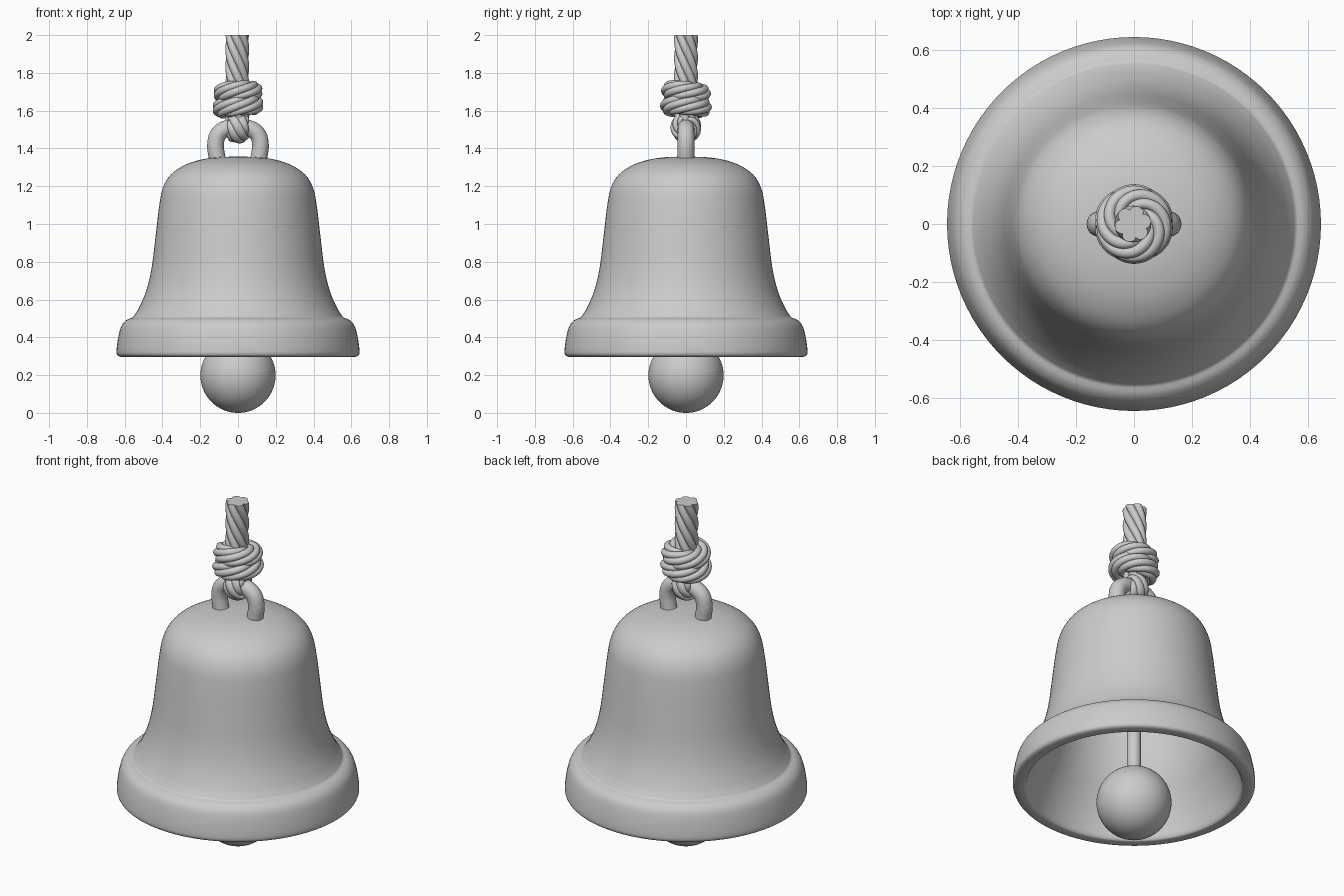
import bpy, bmesh
from math import sin, cos, pi, tau
from mathutils import Vector

if "Cube" in bpy.data.objects:
    bpy.data.objects.remove(bpy.data.objects["Cube"])


def make_object(name, verts, faces, angle=50):
    me = bpy.data.meshes.new(name)
    me.from_pydata([tuple(v) for v in verts], [], faces)
    bm = bmesh.new()
    bm.from_mesh(me)
    bmesh.ops.remove_doubles(bm, verts=bm.verts, dist=1e-5)
    bmesh.ops.recalc_face_normals(bm, faces=bm.faces)
    bm.to_mesh(me)
    bm.free()
    ob = bpy.data.objects.new(name, me)
    bpy.context.collection.objects.link(ob)
    bpy.ops.object.select_all(action='DESELECT')
    ob.select_set(True)
    bpy.context.view_layer.objects.active = ob
    bpy.ops.object.shade_smooth_by_angle(angle=angle * pi / 180)
    return ob


def smooth(pts, steps=5):
    # Catmull-Rom curve through the points
    p = [Vector(q) for q in pts]
    p = [2 * p[0] - p[1]] + p + [2 * p[-1] - p[-2]]
    out = []
    for a, b, c, d in zip(p, p[1:], p[2:], p[3:]):
        for i in range(steps):
            t = i / steps
            out.append(0.5 * (2 * b + (c - a) * t + (2 * a - 5 * b + 4 * c - d) * t * t
                              + (3 * b - a - 3 * c + d) * t ** 3))
    return out + [p[-2]]


def lathe(name, profile, n=96):
    verts = [(max(r, 0) * cos(tau * k / n), max(r, 0) * sin(tau * k / n), z)
             for r, z in profile for k in range(n)]
    faces = [(i * n + k, i * n + (k + 1) % n, (i + 1) * n + (k + 1) % n, (i + 1) * n + k)
             for i in range(len(profile) - 1) for k in range(n)]
    return make_object(name, verts, faces, 40)


def sweep(name, path, radius, ref, lobes=0, turns=0.0, wide=1.0, closed=False):
    # Round or twisted-strand cross-section carried along a path
    n = lobes * 10 if lobes else 24
    m = len(path)
    verts = []
    for i, p in enumerate(path):
        if closed:
            t = path[(i + 1) % m] - path[i - 1]
        else:
            t = path[min(i + 1, m - 1)] - path[max(i - 1, 0)]
        side = t.cross(ref).normalized()
        up = side.cross(t).normalized()
        spin = tau * turns * i / (m if closed else m - 1)
        for k in range(n):
            a = tau * k / n
            r = radius
            if lobes:
                r *= 0.76 + 0.24 * abs(sin(lobes * a / 2)) ** 0.7
            verts.append(p + side * r * cos(a + spin) + up * r * wide * sin(a + spin))
    faces = [(i * n + k, i * n + (k + 1) % n, (i + 1) % m * n + (k + 1) % n, (i + 1) % m * n + k)
             for i in range(m if closed else m - 1) for k in range(n)]
    if not closed:
        faces += [tuple(range(n)), tuple(range((m - 1) * n, m * n))]
    return make_object(name, verts, faces)


# Bell shell: underside and rim, flared body, hollow inside
rim = smooth([(0.573, 0.305), (0.585, 0.297), (0.622, 0.297), (0.641, 0.31), (0.642, 0.345),
              (0.632, 0.41), (0.616, 0.463), (0.59, 0.492), (0.557, 0.505)])
body = smooth([(0.557, 0.505), (0.524, 0.557), (0.485, 0.65), (0.457, 0.77), (0.437, 0.93),
               (0.418, 1.09), (0.398, 1.19), (0.355, 1.262), (0.28, 1.313),
               (0.19, 1.342), (0.1, 1.354), (0, 1.357)])
inside = smooth([(0, 1.30), (0.18, 1.29), (0.3, 1.245), (0.358, 1.16), (0.385, 1.0),
                 (0.41, 0.8), (0.45, 0.63), (0.505, 0.5), (0.545, 0.4), (0.573, 0.305)])
lathe("bell_shell", rim + body[1:] + inside)

# Clapper rod and ball
lathe("clapper_rod", [(0, 1.32), (0.037, 1.32), (0.037, 0.38), (0, 0.38)], 32)
bpy.ops.mesh.primitive_uv_sphere_add(segments=64, ring_count=32, radius=0.199, location=(0, 0, 0.199))
ball = bpy.context.object
ball.name = "clapper_ball"
bpy.ops.object.shade_smooth()

# Hanging loop on the crown, feet curling slightly inwards
half = [(-0.105, 0, 1.33), (-0.114, 0, 1.37), (-0.119, 0, 1.42), (-0.107, 0, 1.47), (-0.067, 0, 1.503)]
loop = half + [(0, 0, 1.512)] + [(-x, y, z) for x, y, z in reversed(half)]
sweep("hanging_loop", smooth(loop, 8), 0.044, Vector((0, 1, 0)))

# Rope hitch passing through the hanging loop
hitch = [Vector((0, 0.046 * cos(tau * i / 80), 1.512 + 0.05 * sin(tau * i / 80))) for i in range(80)]
sweep("rope_hitch", hitch, 0.036, Vector((1, 0, 0)), lobes=5, turns=1, wide=1.6, closed=True)

# Knot: two slightly tilted turns of twisted rope
for name, z, r, tilt, phase in (("knot_lower_turn", 1.622, 0.083, 0.12, 0.4),
                                ("knot_upper_turn", 1.698, 0.078, 0.12, 1.0)):
    ring = []
    for i in range(160):
        a = tau * i / 160
        ring.append(Vector((r * cos(a), r * sin(a), z + tilt * r * cos(a + phase))))
    sweep(name, ring, 0.054, Vector((0, 0, 1)), lobes=6, turns=1, closed=True)

# Main rope
rope = [Vector((-0.004, 0, 1.55 + 0.45 * i / 90)) for i in range(91)]
sweep("main_rope", rope, 0.063, Vector((1, 0, 0)), lobes=6, turns=0.8)
